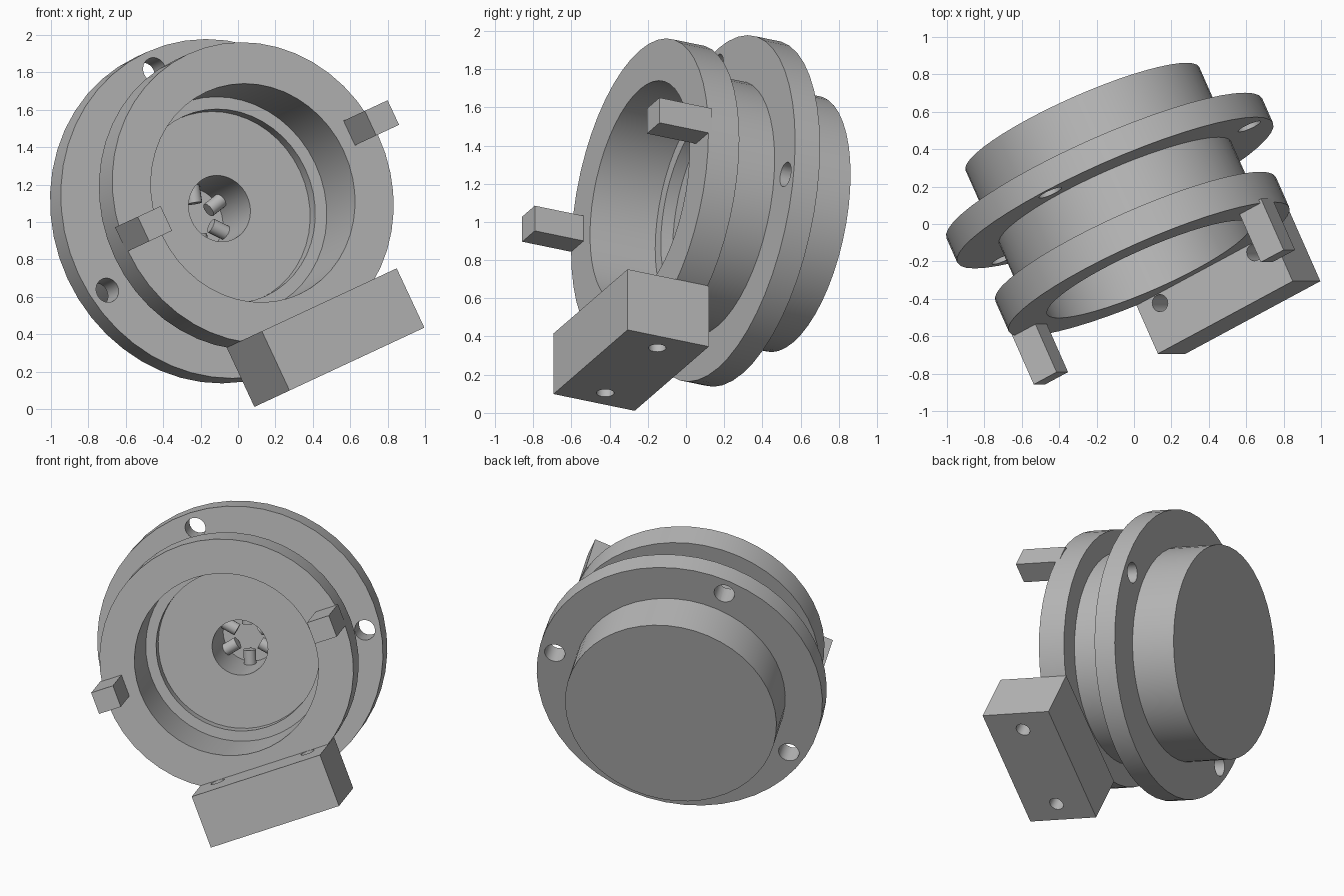
import bpy, bmesh
from math import sin, cos, pi, radians
from mathutils import Matrix, Vector

cube = bpy.data.objects.get("Cube")
if cube:
    bpy.data.objects.remove(cube, do_unlink=True)

grey = bpy.data.materials.new("plain grey")
grey.use_nodes = True
grey.diffuse_color = (0.48, 0.48, 0.48, 1)
grey.node_tree.nodes["Principled BSDF"].inputs["Base Color"].default_value = grey.diffuse_color

# Tilted frame: local z is the housing axis, local origin is the front rim centre
yaw, roll = radians(26), radians(25)
u = Vector((cos(yaw) * cos(roll), sin(yaw), cos(yaw) * sin(roll)))
v = Vector((-sin(roll), 0, cos(roll)))
frame = Matrix((u, v, u.cross(v))).transposed().to_4x4()
frame.translation = (0.08, -0.242, 1.155)


def finish(name, bm):
    bmesh.ops.recalc_face_normals(bm, faces=bm.faces)
    mesh = bpy.data.meshes.new(name)
    bm.to_mesh(mesh)
    bm.free()
    mesh.materials.append(grey)
    obj = bpy.data.objects.new(name, mesh)
    bpy.context.collection.objects.link(obj)
    obj.matrix_world = frame
    return obj


def lathe(name, profile, sides=48):
    bm = bmesh.new()
    verts = [bm.verts.new((r, 0, z)) for r, z in profile]
    edges = [bm.edges.new(pair) for pair in zip(verts, verts[1:])]
    bmesh.ops.spin(bm, geom=verts + edges, axis=(0, 0, 1), cent=(0, 0, 0),
                   angle=2 * pi, steps=sides, use_duplicate=False)
    bmesh.ops.remove_doubles(bm, verts=bm.verts, dist=0.0005)
    return finish(name, bm)


def box(name, low, high):
    low, high = Vector(low), Vector(high)
    bm = bmesh.new()
    place = Matrix.Translation((low + high) / 2) @ Matrix.Diagonal((*(high - low), 1))
    bmesh.ops.create_cube(bm, size=1, matrix=place)
    return finish(name, bm)


def rod(name, start, end, radius, sides=24):
    start, end = Vector(start), Vector(end)
    turn = (end - start).to_track_quat("Z", "Y").to_matrix().to_4x4()
    bm = bmesh.new()
    bmesh.ops.create_cone(bm, cap_ends=True, segments=sides, radius1=radius, radius2=radius,
                          depth=(end - start).length,
                          matrix=Matrix.Translation((start + end) / 2) @ turn)
    return finish(name, bm)


def drill(obj, cutters):
    for cutter in cutters:
        cutter.hide_render = True
        mod = obj.modifiers.new("hole", "BOOLEAN")
        mod.operation, mod.solver, mod.object = "DIFFERENCE", "EXACT", cutter
    bpy.context.view_layer.update()
    cut = obj.evaluated_get(bpy.context.evaluated_depsgraph_get())
    mesh = bpy.data.meshes.new_from_object(cut)
    obj.modifiers.clear()
    obj.data = mesh
    for cutter in cutters:
        bpy.data.objects.remove(cutter, do_unlink=True)


def polar(radius, degrees, z):
    return (radius * cos(radians(degrees)), radius * sin(radians(degrees)), z)


# Turned housing: back drum, flange, neck, front ring, stepped bore
housing = lathe("housing", [
    (0, -0.895), (0.683, -0.895), (0.683, -0.60), (0.923, -0.60), (0.923, -0.455),
    (0.678, -0.455), (0.678, -0.18), (0.82, -0.18), (0.82, 0), (0.595, 0),
    (0.595, -0.38), (0.528, -0.38), (0.528, -0.45), (0.18, -0.45), (0.18, -0.82), (0, -0.82)])
drill(housing, [rod("flange_hole", polar(0.82, d, -0.7), polar(0.82, d, -0.35), 0.066)
                for d in (90, 190, 350)])

# Mounting block with two vertical holes
block = box("mounting_block", (-0.44, -1.04, -0.185), (0.445, -0.69, 0.288))
drill(block, [rod("block_hole", (x, -1.2, 0.05), (x, -0.5, 0.05), 0.046)
              for x in (-0.31, 0.31)])

# Two front prongs
for side, x in (("right", -0.745), ("left", 0.745)):
    box(side + "_prong", (x - 0.075, 0, -0.02), (x + 0.075, 0.145, 0.285))

# Small radial pins deep in the centre hole
pins = [rod("centre_pin", polar(0.2, 12 + 60 * i, -0.75), polar(0.085, 12 + 60 * i, -0.75), 0.04, 16)
        for i in range(6)]

# Smooth round parts, keeping edges sharp
bpy.ops.object.select_all(action="DESELECT")
for obj in [housing, block] + pins:
    obj.select_set(True)
bpy.context.view_layer.objects.active = housing
bpy.ops.object.shade_smooth_by_angle(angle=radians(30))
